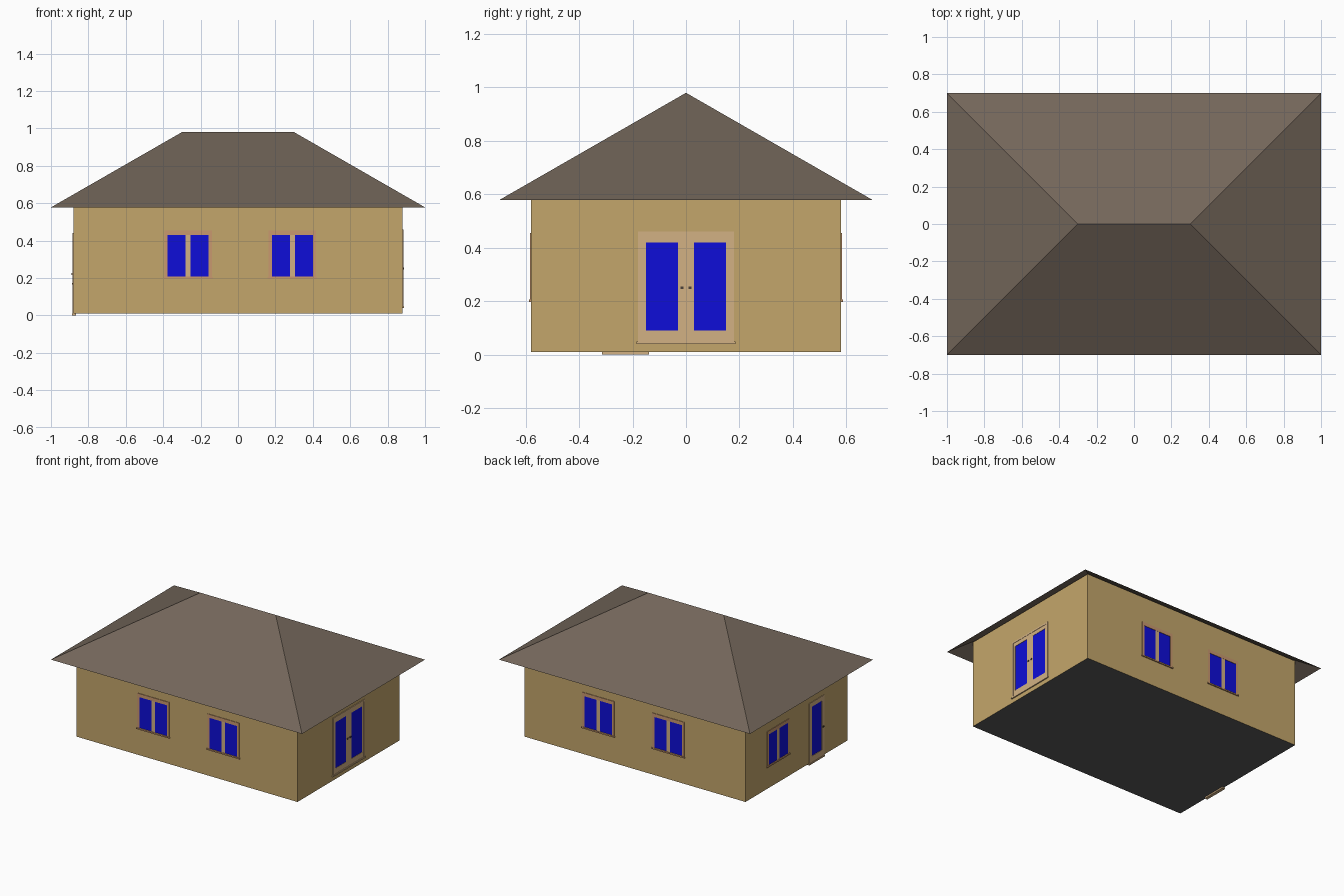
import bpy, bmesh

if "Cube" in bpy.data.objects:
    bpy.data.objects.remove(bpy.data.objects["Cube"])

def material(name, hexcol):
    lin = []
    for i in (0, 2, 4):
        c = int(hexcol[i:i + 2], 16) / 255
        lin.append(c / 12.92 if c <= 0.04045 else ((c + 0.055) / 1.055) ** 2.4)
    m = bpy.data.materials.new(name)
    m.diffuse_color = (*lin, 1)
    m.use_nodes = True
    m.node_tree.nodes["Principled BSDF"].inputs["Base Color"].default_value = m.diffuse_color
    return m

WALL = material("tan wall", "C4A66B")
ROOF = material("brown roof", "73665A")
FLOOR = material("grey floor", "5A5A5A")
GLASS = material("blue glass", "0E0DD8")
TRIM = material("rosy trim", "C8986F")
DOOR = material("cream door wood", "D2B184")
KNOB = material("dark metal", "4A4038")

HX, HY = 0.88, 0.58   # half size of the wall block

def add(name, bm, *mats):
    bmesh.ops.recalc_face_normals(bm, faces=bm.faces)
    me = bpy.data.meshes.new(name)
    bm.to_mesh(me)
    bm.free()
    for m in mats:
        me.materials.append(m)
    ob = bpy.data.objects.new(name, me)
    bpy.context.collection.objects.link(ob)
    return ob

def add_box(bm, lo, hi):
    for v in bmesh.ops.create_cube(bm, size=1)["verts"]:
        v.co = [a + (b - a) * (c + 0.5) for a, b, c in zip(lo, hi, v.co)]

def plates(name, side, rects, d0, d1, mat):
    """Thin boxes on a wall; rects are (u0, u1, z0, z1), d is distance from the wall."""
    bm = bmesh.new()
    axis, sign = ("xy".index(side[1]), 1 if side[0] == "+" else -1)
    for u0, u1, z0, z1 in rects:
        a, b = sorted(sign * ((HX, HY)[axis] + d) for d in (d0, d1))
        if axis == 0:
            add_box(bm, (a, u0, z0), (b, u1, z1))
        else:
            add_box(bm, (u0, a, z0), (u1, b, z1))
    return add(name, bm, mat)

def frame(u0, u1, z0, z1, panes):
    """Bars around a row of panes that share one height."""
    p0, p1 = panes[0][2], panes[0][3]
    edges = [u0] + [e for p in panes for e in p[:2]] + [u1]
    bars = [(edges[i], edges[i + 1], p0, p1) for i in range(0, len(edges), 2)]
    return bars + [(u0, u1, z0, p0), (u0, u1, p1, z1)]

def window(name, side, c, z):
    panes = [(c - 0.11, c - 0.014, z + 0.006, z + 0.228),
             (c + 0.014, c + 0.11, z + 0.006, z + 0.228)]
    plates(name + "_glass", side, panes, -0.002, 0.001, GLASS)
    bars = frame(c - 0.127, c + 0.127, z, z + 0.253, panes)
    plates(name + "_frame", side, bars[:1] + bars[2:], -0.002, 0.004, TRIM)
    plates(name + "_mullion", side, bars[1:2], -0.002, 0.003, DOOR)
    plates(name + "_sill", side, [(c - 0.132, c + 0.132, z - 0.005, z + 0.004)],
           -0.002, 0.008, TRIM)

# Wall block, open at the top, with grey underside
bm = bmesh.new()
add_box(bm, (-HX, -HY, 0.01), (HX, HY, 0.642))
bm.normal_update()
bmesh.ops.delete(bm, geom=[f for f in bm.faces if f.normal.z > 0.5], context="FACES_ONLY")
for f in bm.faces:
    f.material_index = 1 if f.normal.z < -0.5 else 0
add("walls", bm, WALL, FLOOR)

# Hip roof sheet
bm = bmesh.new()
a, b, c, d = [bm.verts.new((x, y, 0.578)) for x, y in
              ((-1, -0.7), (1, -0.7), (1, 0.7), (-1, 0.7))]
l, r = [bm.verts.new((x, 0, 0.98)) for x in (-0.3, 0.3)]
for vs in ((a, b, r, l), (b, c, r), (c, d, l, r), (d, a, l)):
    bm.faces.new(vs)
add("hip_roof", bm, ROOF)

# Windows: front, back and left
for side, label in (("-y", "front"), ("+y", "back")):
    window(label + "_window_a", side, -0.267, 0.202)
    window(label + "_window_b", side, 0.291, 0.202)
window("left_window", "-x", 0.21, 0.17)

# Double door on the right
panes = [(-0.15, -0.03, 0.09, 0.42), (0.03, 0.15, 0.09, 0.42)]
plates("double_door_glass", "+x", panes, -0.002, 0.001, GLASS)
plates("double_door_leaves", "+x", frame(-0.168, 0.168, 0.05, 0.448, panes), -0.002, 0.003, DOOR)
plates("double_door_frame", "+x", frame(-0.18, 0.18, 0.045, 0.46, [(-0.168, 0.168, 0.05, 0.448)]),
       -0.002, 0.005, DOOR)
plates("double_door_knobs", "+x", [(s - 0.006, s + 0.006, 0.246, 0.256) for s in (-0.015, 0.015)],
       0.003, 0.008, KNOB)
plates("double_door_step", "+x", [(-0.185, 0.185, 0.04, 0.05)], -0.002, 0.008, DOOR)

# Single door on the left
panes = [(-0.285, -0.17, 0.055, 0.41)]
plates("side_door_glass", "-x", panes, -0.002, 0.001, GLASS)
plates("side_door_frame", "-x", frame(-0.312, -0.14, 0.01, 0.442, panes), -0.002, 0.004, DOOR)
plates("side_door_knob", "-x", [(-0.304, -0.293, 0.215, 0.226)], 0.004, 0.009, KNOB)
plates("side_door_step", "-x", [(-0.315, -0.138, 0.0, 0.01)], -0.015, 0.007, DOOR)
